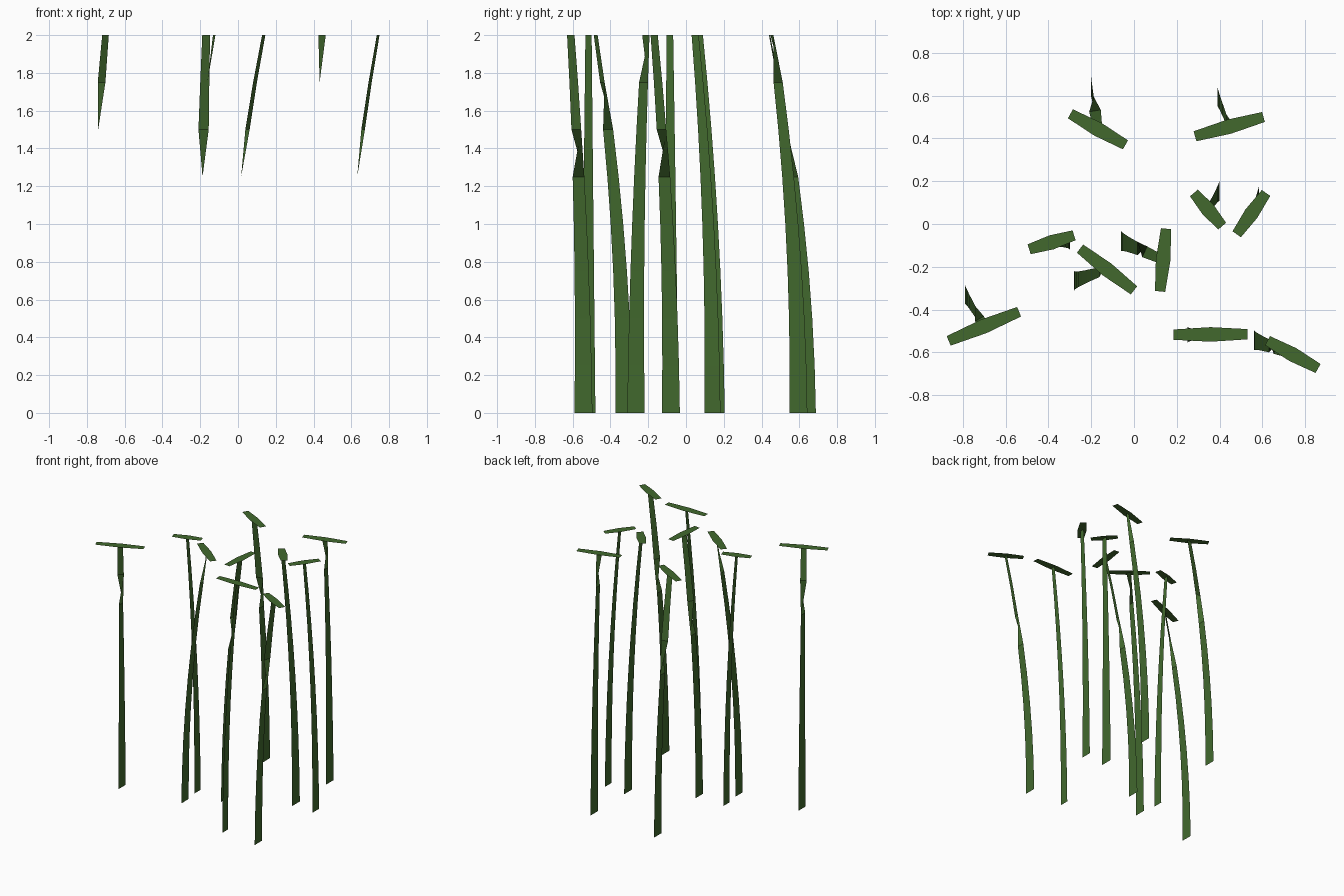
import bpy
from mathutils import Vector

if "Cube" in bpy.data.objects:
    bpy.data.objects.remove(bpy.data.objects["Cube"])

HEIGHT = 2.0
SEGMENTS = 8

green = bpy.data.materials.new("leaf green")
green.diffuse_color = (0.054, 0.141, 0.027, 1)
green.use_nodes = True
green.node_tree.nodes["Principled BSDF"].inputs["Base Color"].default_value = green.diffuse_color

# Per plant: stem base x, y, base width, then the two ends of its floating leaf
PLANTS = [
    (-0.20, 0.640, 0.095, (-0.297, 0.515), (-0.040, 0.370)),
    (0.39, 0.595, 0.095, (0.285, 0.410), (0.605, 0.500)),
    (0.40, 0.155, 0.100, (0.280, 0.145), (0.412, -0.010)),
    (0.585, 0.140, 0.085, (0.480, -0.048), (0.617, 0.145)),
    (-0.30, -0.080, 0.080, (-0.490, -0.118), (-0.280, -0.053)),
    (-0.28, -0.265, 0.092, (-0.252, -0.115), (0.000, -0.310)),
    (-0.06, -0.080, 0.095, (0.150, -0.022), (0.122, -0.315)),
    (-0.79, -0.328, 0.092, (-0.866, -0.546), (-0.537, -0.410)),
    (0.25, -0.517, 0.075, (0.185, -0.517), (0.530, -0.515)),
    (0.56, -0.543, 0.095, (0.624, -0.545), (0.860, -0.675)),
]


def ribbon(name, rings):
    """Flat strip through (centre, half-width vector) rings."""
    verts = [p for c, h in rings for p in (c - h, c + h)]
    faces = [(2 * i, 2 * i + 1, 2 * i + 3, 2 * i + 2) for i in range(len(rings) - 1)]
    mesh = bpy.data.meshes.new(name)
    mesh.from_pydata(verts, [], faces)
    mesh.materials.append(green)
    obj = bpy.data.objects.new(name, mesh)
    bpy.context.collection.objects.link(obj)


for n, (bx, by, width, end_a, end_b) in enumerate(PLANTS, 1):
    a, b = Vector((*end_a, HEIGHT)), Vector((*end_b, HEIGHT))
    middle = (a + b) / 2
    base = Vector((bx, by, 0))
    drift = Vector((middle.x - bx, middle.y - by, 0))

    # Stem: bends over quadratically, tapers, and twists once it leans enough
    rings = []
    for i in range(SEGMENTS + 1):
        t = i / SEGMENTS
        if drift.length * t > 0.1425:
            side = Vector((drift.y, -drift.x, 0)).normalized()
        else:
            side = Vector((0, 1, 0))
        w = width * (1 - 0.56 * t)
        rings.append((base + drift * t * t + Vector((0, 0, HEIGHT * t)), side * w / 2))
    ribbon(f"stem_{n}", rings)

    # Floating leaf: flat strip, wider in the middle
    along = (a - b).normalized()
    side = Vector((-along.y, along.x, 0))
    ribbon(f"floating_leaf_{n}", [(a, side * 0.024), (middle, side * 0.034), (b, side * 0.024)])
